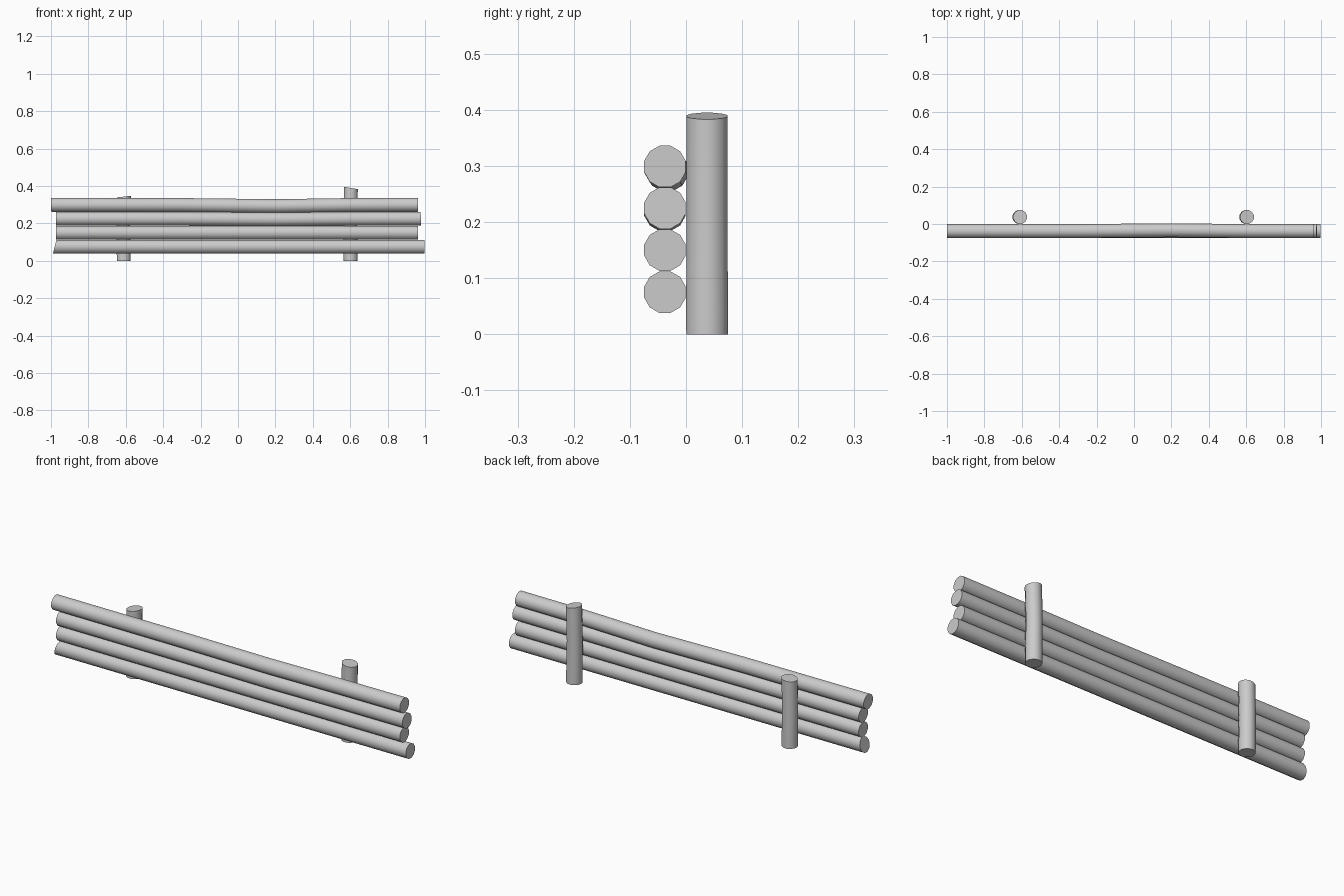
import bpy, bmesh, math
from mathutils import Vector

if "Cube" in bpy.data.objects:
    bpy.data.objects.remove(bpy.data.objects["Cube"])

SIDES, R = 12, 0.0383


def tube(name, rings, axis, slant_start=0.0, slant_end=0.0):
    """Capped round timber; rings are (x, y, z, scale), slants tilt the end cuts."""
    bm = bmesh.new()
    loops = []
    for k, (x, y, z, s) in enumerate(rings):
        slant = slant_start if k == 0 else slant_end if k == len(rings) - 1 else 0.0
        loop = []
        for i in range(SIDES):
            a = 2 * math.pi * (i + 0.5) / SIDES
            c, d = R * s * math.cos(a), R * s * math.sin(a)
            off = Vector((slant * d, c, d)) if axis == 'X' else Vector((c, d, slant * c))
            loop.append(bm.verts.new(Vector((x, y, z)) + off))
        loops.append(loop)
    for a, b in zip(loops, loops[1:]):
        for i in range(SIDES):
            j = (i + 1) % SIDES
            bm.faces.new((a[i], a[j], b[j], b[i]))
    bm.faces.new(loops[0])
    bm.faces.new(loops[-1])
    bmesh.ops.recalc_face_normals(bm, faces=bm.faces[:])
    me = bpy.data.meshes.new(name)
    bm.to_mesh(me)
    bm.free()
    ob = bpy.data.objects.new(name, me)
    bpy.context.collection.objects.link(ob)
    bpy.context.view_layer.objects.active = ob
    ob.select_set(True)
    bpy.ops.object.shade_smooth_by_angle(angle=math.radians(40))
    ob.select_set(False)


# Horizontal logs: left end, right end, height, sag, bulge to the back, left cut slant
logs = [(-0.98, 0.997, 0.075, 0.0, 0.0, 0.25),
        (-0.972, 0.963, 0.150, 0.0, 0.0, 0.0),
        (-0.972, 0.978, 0.225, 0.004, 0.0, 0.0),
        (-1.0, 0.963, 0.299, 0.007, 0.004, 0.0)]
for n, (x0, x1, z, sag, bulge, cut) in enumerate(logs, 1):
    y = -0.0375
    rings = [(x0, y, z, 1), (-0.3, y, z - sag * 0.15, 1),
             (0.2, y + bulge, z - sag, 1), (0.6, y, z - sag * 0.15, 1), (x1, y, z, 1)]
    tube(f"log_{n}", rings, 'X', cut, -0.04 if n == 3 else 0.0)

# Upright posts behind the logs, with slanted tops
for name, x, h, cut in (("left_post", -0.611, 0.343, 0.12), ("right_post", 0.602, 0.389, -0.16)):
    y = 0.0375
    rings = [(x, y, 0, 1), (x, y, 0.04, 1.01), (x - 0.002, y, h * 0.55, 0.98),
             (x + 0.002, y, h, 0.99)]
    tube(name, rings, 'Z', 0.0, cut)
